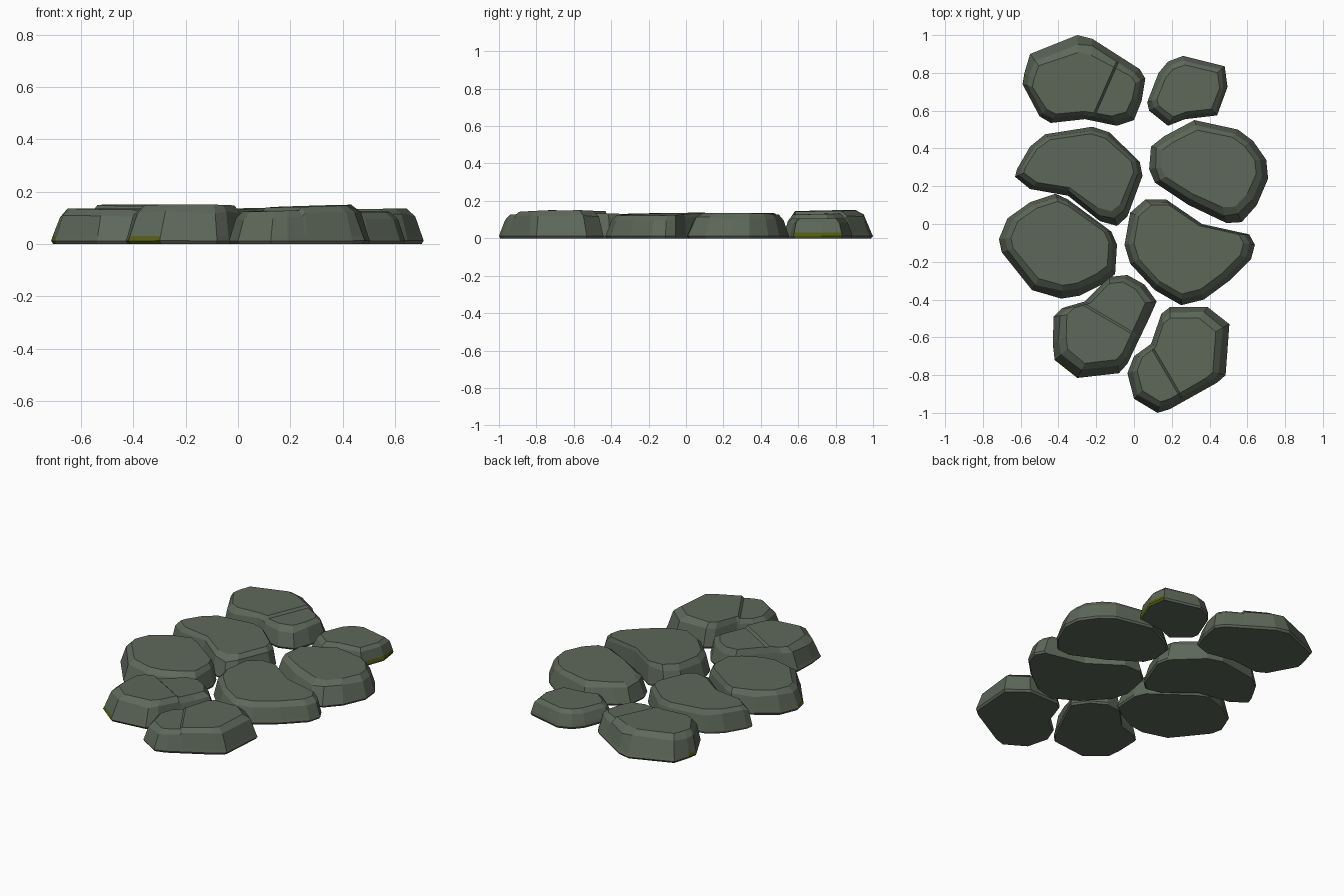
import bpy, bmesh, random
from mathutils import Vector

if "Cube" in bpy.data.objects:
    bpy.data.objects.remove(bpy.data.objects["Cube"])

random.seed(4)


def material(name, rgb):
    m = bpy.data.materials.new(name)
    m.diffuse_color = (*rgb, 1)
    m.use_nodes = True
    m.node_tree.nodes["Principled BSDF"].inputs["Base Color"].default_value = m.diffuse_color
    return m


STONE = material("grey_green_stone", (0.112, 0.138, 0.102))
MOSS = material("olive_moss", (0.09, 0.11, 0.006))


def stone(name, pts, height, scale, shift=(0, 0), tilt=(0, 0), crack=None, moss=None):
    """Flat stepping stone: outline lofted through a skirt, shoulder and smaller top."""
    xs, ys = [p[0] for p in pts], [p[1] for p in pts]
    cx, cy = (min(xs) + max(xs)) / 2, (min(ys) + max(ys)) / 2
    bm = bmesh.new()

    def ring(t, z, jitter=0.0):
        out = []
        for x, y in pts:
            k = t + random.uniform(-jitter, jitter)
            px = cx + (x - cx) * (1 + (scale[0] - 1) * k) + shift[0] * k
            py = cy + (y - cy) * (1 + (scale[1] - 1) * k) + shift[1] * k
            slope = (tilt[0] * (px - cx) + tilt[1] * (py - cy)) * z / height
            pz = z + slope + random.uniform(-jitter, jitter) * 0.08
            out.append(bm.verts.new((px, py, max(pz, 0))))
        return out

    # underside, skirt, side, shoulder, top
    rings = [ring(0.12, 0), ring(0, 0.012), ring(0.1, 0.03),
             ring(0.5, height * 0.8, 0.09), ring(1.0, height)]
    n = len(pts)
    bm.faces.new(rings[0][::-1])
    bm.faces.new(rings[-1])
    for a, b in zip(rings, rings[1:]):
        for i in range(n):
            j = (i + 1) % n
            bm.faces.new((a[i], a[j], b[j], b[i]))

    # split ledge: cut across the stone and drop the upper part of one side
    if crack:
        point, normal, drop = Vector((*crack[0], 0)), Vector((*crack[1], 0)).normalized(), crack[2]
        for off in (0, 0.012):
            bmesh.ops.bisect_plane(bm, geom=bm.verts[:] + bm.edges[:] + bm.faces[:],
                                   plane_co=point + normal * off, plane_no=normal)
        for v in bm.verts:
            if (v.co - point).dot(normal) > 0.011 and v.co.z > 0.06:
                v.co.z -= drop
    bmesh.ops.recalc_face_normals(bm, faces=bm.faces)

    # moss on the low skirt faces around one spot
    if moss:
        for f in bm.faces:
            c = f.calc_center_median()
            if c.z < 0.025 and len(f.verts) == 4 and (c.xy - Vector(moss)).length < 0.085:
                f.material_index = 1
    me = bpy.data.meshes.new(name)
    bm.to_mesh(me)
    bm.free()
    me.materials.append(STONE)
    me.materials.append(MOSS)
    bpy.context.collection.objects.link(bpy.data.objects.new(name, me))


stone("back_left_stone",
      [(-.30, 1), (-.22, .98), (.03, .82), (.06, .77), (.04, .65), (0, .55), (-.09, .52),
       (-.26, .555), (-.44, .535), (-.50, .57), (-.59, .74), (-.58, .80), (-.55, .90)],
      .147, (.84, .70), (0, -.02), (-.01, .02), ((-.155, .72), (.91, -.4), .014), (-.59, .76))

stone("back_right_stone",
      [(.26, .89), (.34, .87), (.48, .835), (.495, .725), (.44, .575), (.27, .555),
       (.18, .52), (.08, .60), (.07, .645), (.13, .80), (.18, .86)],
      .105, (.78, .74), (.005, 0), moss=(.49, .70))

stone("middle_left_stone",
      [(-.22, .515), (-.13, .485), (.03, .33), (.045, .255), (-.035, .04), (-.09, -.01),
       (-.18, .015), (-.35, .15), (-.55, .185), (-.63, .25), (-.62, .29), (-.55, .41), (-.47, .475)],
      .132, (.86, .78), (0, .02), (-.01, .01))

stone("middle_right_stone",
      [(.32, .55), (.55, .50), (.63, .44), (.70, .34), (.71, .24), (.65, .10), (.57, .01),
       (.49, .005), (.29, .10), (.11, .22), (.08, .29), (.09, .41), (.16, .465)],
      .13, (.8, .75), (0, .015), (.02, -.01))

stone("center_left_stone",
      [(-.415, .16), (-.35, .13), (-.12, -.04), (-.09, -.11), (-.10, -.265), (-.17, -.32),
       (-.29, -.38), (-.385, -.395), (-.54, -.35), (-.70, -.15), (-.715, -.08), (-.67, .03), (-.55, .115)],
      .133, (.83, .8), (.01, .015), (-.01, .01), moss=(-.71, -.11))

stone("center_right_stone",
      [(.06, .13), (.17, .13), (.36, 0), (.61, -.055), (.64, -.11), (.62, -.185), (.505, -.30),
       (.37, -.40), (.25, -.43), (.11, -.35), (-.02, -.21), (-.05, -.11), (-.02, .06)],
      .128, (.84, .84), (-.005, .015), (-.02, .02))

stone("front_left_stone",
      [(-.035, -.27), (.055, -.32), (.12, -.41), (.08, -.50), (-.035, -.74), (-.08, -.79), (-.30, -.815),
       (-.42, -.72), (-.43, -.635), (-.425, -.49), (-.38, -.445), (-.26, -.41), (-.13, -.28)],
      .147, (.76, .79), (.005, .02), (0, -.02), ((-.1, -.53), (.5, .85), .012), (-.36, -.77))

stone("front_right_stone",
      [(.19, -.44), (.39, -.44), (.505, -.53), (.485, -.80), (.44, -.84), (.19, -.98), (.125, -1),
       (0, -.925), (-.035, -.79), (0, -.70), (.09, -.635), (.145, -.475)],
      .143, (.77, .79), (-.01, 0), (.03, .01), ((.2, -.82), (-.85, -.5), .012), (.5, -.56))
